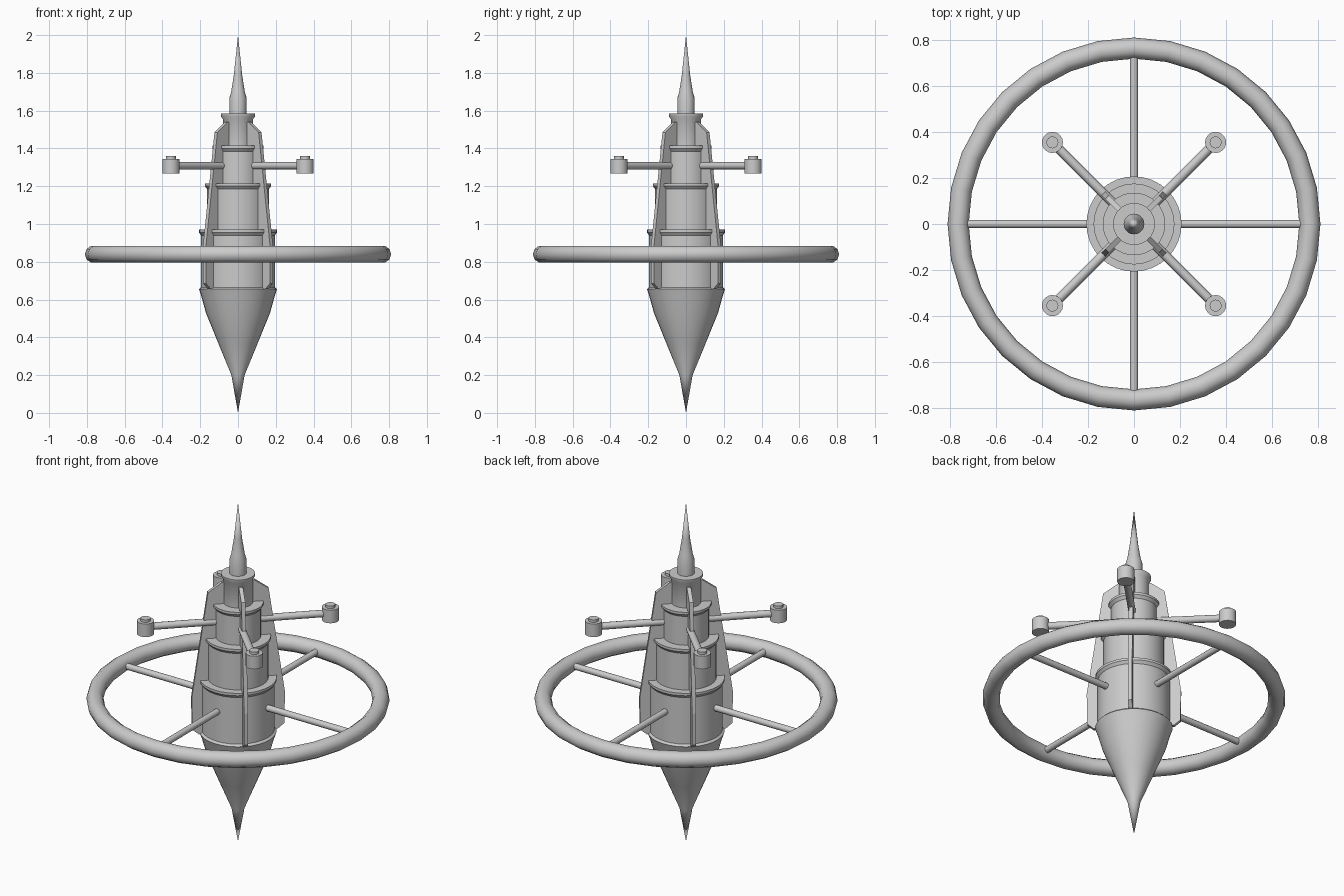
import bpy, math
from mathutils import Matrix, Vector

if "Cube" in bpy.data.objects:
    bpy.data.objects.remove(bpy.data.objects["Cube"])

grey = bpy.data.materials.new("hull_grey")
grey.diffuse_color = (0.6, 0.6, 0.6, 1)
grey.use_nodes = True
grey.node_tree.nodes["Principled BSDF"].inputs["Base Color"].default_value = grey.diffuse_color


def make(name, verts, faces, angle=35):
    """Mesh object with smooth shading and edges kept sharp above an angle."""
    me = bpy.data.meshes.new(name)
    me.from_pydata(verts, [], faces)
    me.validate()
    me.materials.append(grey)
    me.shade_smooth()
    me.set_sharp_from_angle(angle=math.radians(angle))
    ob = bpy.data.objects.new(name, me)
    bpy.context.collection.objects.link(ob)
    return ob


def lathe(name, profile, n=32, matrix=Matrix()):
    """Revolve (radius, height) points, bottom to top; radius 0 makes a tip."""
    verts, rings, faces = [], [], []
    for r, z in profile:
        if r == 0:
            rings.append([len(verts)] * n)
            verts.append(matrix @ Vector((0, 0, z)))
        else:
            rings.append([len(verts) + i for i in range(n)])
            verts += [matrix @ Vector((r * math.cos(math.tau * i / n),
                                       r * math.sin(math.tau * i / n), z)) for i in range(n)]
    for a, b in zip(rings, rings[1:]):
        for i in range(n):
            j = (i + 1) % n
            quad = [a[i], a[j], b[j], b[i]]
            faces.append(list(dict.fromkeys(quad)))
    if profile[0][0]:
        faces.append(rings[0][::-1])
    if profile[-1][0]:
        faces.append(rings[-1])
    return make(name, verts, faces)


def rod(name, r, start, end, z, angle):
    """Horizontal cylinder running outwards at an angle."""
    m = (Matrix.Translation((0, 0, z)) @ Matrix.Rotation(angle, 4, 'Z')
         @ Matrix.Rotation(math.pi / 2, 4, 'Y'))
    return lathe(name, [(r, start), (r, end)], 12, m)


# Pointed lower hull
lathe("lower_hull", [(0, 0), (0.035, 0.2), (0.105, 0.37), (0.17, 0.53),
                     (0.195, 0.62), (0.207, 0.655), (0.195, 0.665)])

# Stacked tower tiers, each with a flared lip
tiers = [(0.195, 0.207, 0.65, 0.97), (0.163, 0.176, 0.96, 1.215),
         (0.123, 0.136, 1.20, 1.415), (0.08, 0.091, 1.40, 1.585)]
for k, (r, lip, z0, z1) in enumerate(tiers):
    lathe(f"tower_tier_{k + 1}", [(r, z0), (r, z1 - 0.03), (lip, z1 - 0.014), (lip, z1)])

# Spire
lathe("spire", [(0.045, 1.58), (0.045, 1.67), (0.036, 1.70), (0.022, 1.79), (0, 2.0)], 20)

# Diagonal fins, with an arm and pod on each
fin = [(0.06, 0.655), (0.215, 0.655), (0.25, 0.685), (0.253, 0.87),
       (0.165, 1.485), (0.09, 1.54), (0.06, 1.54)]
t = 0.011
for k in range(4):
    a = math.pi / 4 + k * math.pi / 2
    rot = Matrix.Rotation(a, 4, 'Z')
    n = len(fin)
    verts = [rot @ Vector((r, s, z)) for s in (-t, t) for r, z in fin]
    faces = [list(range(n)), list(range(2 * n - 1, n - 1, -1))]
    faces += [[i, i + n, (i + 1) % n + n, (i + 1) % n] for i in range(n)]
    make(f"fin_{k + 1}", verts, faces, 5)
    rod(f"pod_arm_{k + 1}", 0.02, 0.10, 0.48, 1.308, a)
    place = Matrix.Translation((0.502 * math.cos(a), 0.502 * math.sin(a), 0))
    lathe(f"pod_{k + 1}", [(0.046, 1.268), (0.046, 1.345)], 20, place)
    lathe(f"pod_cap_{k + 1}", [(0.026, 1.34), (0.026, 1.36)], 16, place)

# Ring with four spokes
R, r, N, M = 0.765, 0.046, 32, 10
verts = [((R + r * math.cos(math.tau * j / M)) * math.cos(math.tau * i / N),
          (R + r * math.cos(math.tau * j / M)) * math.sin(math.tau * i / N),
          0.84 + r * math.sin(math.tau * j / M)) for i in range(N) for j in range(M)]
faces = [[i * M + j, (i + 1) % N * M + j, (i + 1) % N * M + (j + 1) % M, i * M + (j + 1) % M]
         for i in range(N) for j in range(M)]
make("ring", verts, faces, 60)
for k in range(4):
    rod(f"ring_spoke_{k + 1}", 0.018, 0.15, 0.75, 0.84, k * math.pi / 2)
